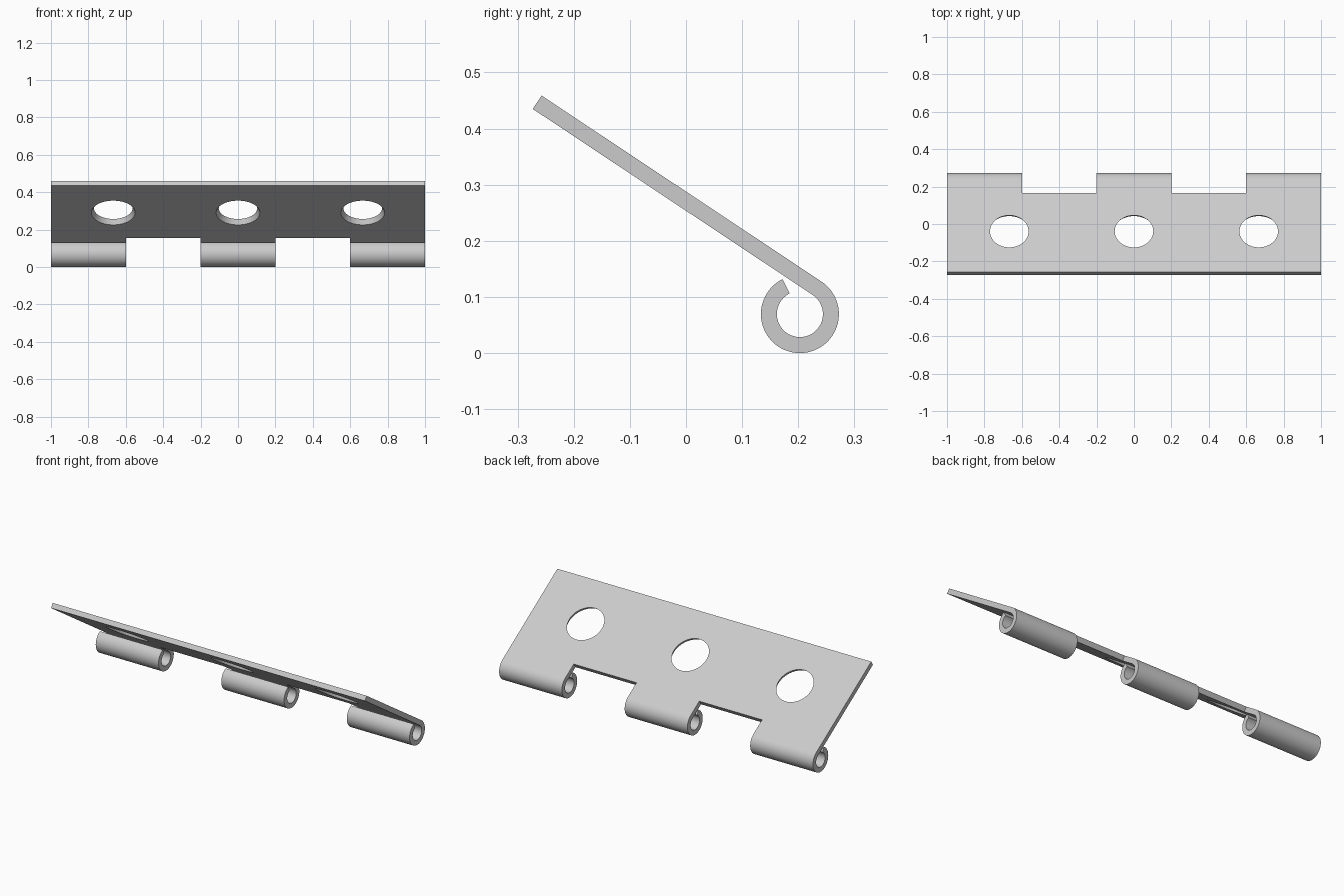
import bpy, bmesh, math
from mathutils import Matrix, Vector

if "Cube" in bpy.data.objects:
    bpy.data.objects.remove(bpy.data.objects["Cube"], do_unlink=True)

SLOPE = math.radians(33.6)       # tilt of the leaf
R_OUT, R_IN = 0.0695, 0.041      # knuckle radii; their difference is the sheet thickness
LENGTH, NOTCH = 0.599, 0.092     # leaf length and notch edge, measured from the knuckle
CURL = math.radians(300)
STEPS = 60

# Local frame: x along the pin, y up the leaf, z out of the sheet, origin on the pin axis
up_leaf = Vector((0, -math.cos(SLOPE), math.sin(SLOPE)))
normal = Vector((0, math.sin(SLOPE), math.cos(SLOPE)))
frame = Matrix((-Vector((1, 0, 0)), up_leaf, normal)).transposed().to_4x4()
frame.translation = (0, 0.203, R_OUT)

steel = bpy.data.materials.new("steel grey")
steel.use_nodes = True
steel.diffuse_color = (0.6, 0.6, 0.6, 1)
steel.node_tree.nodes["Principled BSDF"].inputs["Base Color"].default_value = steel.diffuse_color


def add_object(name, bm):
    bmesh.ops.recalc_face_normals(bm, faces=bm.faces)
    mesh = bpy.data.meshes.new(name)
    bm.to_mesh(mesh)
    bm.free()
    mesh.materials.append(steel)
    obj = bpy.data.objects.new(name, mesh)
    obj.matrix_world = frame
    bpy.context.collection.objects.link(obj)
    return obj


def arc(radius):
    angles = [CURL * i / STEPS for i in range(STEPS + 1)]
    return [(-radius * math.sin(a), radius * math.cos(a)) for a in angles]


# Sheet: flat leaf running into a rolled knuckle, extruded along the pin
profile = [(LENGTH, R_OUT)] + arc(R_OUT) + arc(R_IN)[::-1] + [(LENGTH, R_IN)]
bm = bmesh.new()
face = bm.faces.new([bm.verts.new((-1, y, z)) for y, z in profile])
moved = bmesh.ops.extrude_face_region(bm, geom=[face])["geom"]
bmesh.ops.translate(bm, vec=(2, 0, 0), verts=[v for v in moved if isinstance(v, bmesh.types.BMVert)])
leaf = add_object("hinge_leaf", bm)

cutters = []

# Gaps between the knuckles
for side in (-1, 1):
    bm = bmesh.new()
    box = Matrix.Translation((0.4 * side, NOTCH - 0.25, 0)) @ Matrix.Diagonal((0.4, 0.5, 0.5, 1))
    bmesh.ops.create_cube(bm, size=1, matrix=box)
    cutters.append(add_object("knuckle_gap_cutter", bm))

# Tapered screw holes, wider on the underside
for x in (-0.667, 0, 0.667):
    bm = bmesh.new()
    thick = R_OUT - R_IN
    bmesh.ops.create_cone(bm, cap_ends=True, segments=64, radius1=0.117 + 0.014, radius2=0.103 - 0.014,
                          depth=thick * 3, matrix=Matrix.Translation((x, 0.337, R_IN + thick / 2)))
    cutters.append(add_object("screw_hole_cutter", bm))

bpy.context.view_layer.objects.active = leaf
leaf.select_set(True)
for cutter in cutters:
    cutter.hide_render = True
    mod = leaf.modifiers.new("cut", "BOOLEAN")
    mod.operation = "DIFFERENCE"
    mod.solver = "EXACT"
    mod.object = cutter
    bpy.ops.object.modifier_apply(modifier=mod.name)
    bpy.data.objects.remove(cutter, do_unlink=True)

bpy.ops.object.shade_smooth_by_angle(angle=math.radians(30))
weighted = leaf.modifiers.new("flat_leaf_shading", "WEIGHTED_NORMAL")
weighted.keep_sharp = True
